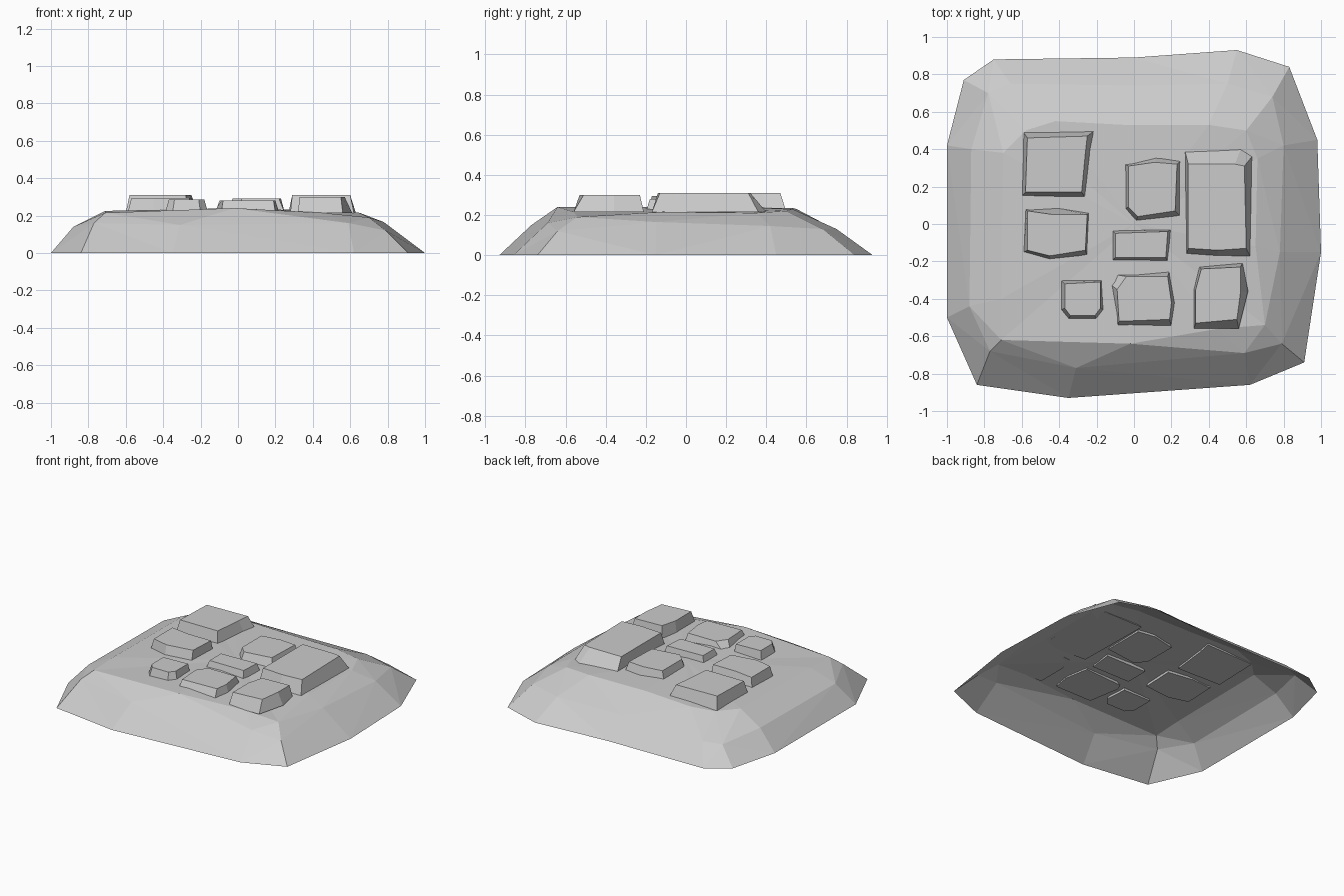
import bpy
import bmesh

cube = bpy.data.objects.get("Cube")
if cube:
    bpy.data.objects.remove(cube, do_unlink=True)


def make_material(name, colour):
    material = bpy.data.materials.new(name)
    material.use_nodes = True
    material.diffuse_color = colour
    material.node_tree.nodes["Principled BSDF"].inputs["Base Color"].default_value = colour
    return material


stone_grey = make_material("stone grey", (0.6, 0.6, 0.6, 1))


def finish(bm, name):
    """Turn a bmesh into a flat shaded grey object."""
    bmesh.ops.recalc_face_normals(bm, faces=bm.faces)
    mesh = bpy.data.meshes.new(name)
    bm.to_mesh(mesh)
    bm.free()
    mesh.materials.append(stone_grey)
    obj = bpy.data.objects.new(name, mesh)
    bpy.context.collection.objects.link(obj)
    return obj


def bridge(bm, lower, upper):
    """Join two rings of equal length with a band of faces."""
    faces = []
    for i in range(len(lower)):
        j = (i + 1) % len(lower)
        faces.append(bm.faces.new((lower[i], lower[j], upper[j], upper[i])))
    return faces


# Mound: irregular foot, shoulder and crest rings, open underneath
foot = [(-1, .42), (-.91, .77), (-.75, .88), (0, .89), (.55, .93),
        (.83, .84), (.98, .45), (1, -.15), (.91, -.74), (.62, -.86),
        (-.35, -.93), (-.84, -.86), (-1, -.5)]
shoulder = [(-.87, .4, .14), (-.78, .7, .11), (-.66, .75, .12), (0, .74, .13),
            (.5, .75, .13), (.74, .68, .13), (.8, .42, .145), (.78, -.15, .165),
            (.79, -.64, .12), (.59, -.69, .16), (-.31, -.77, .15),
            (-.77, -.68, .16), (-.88, -.44, .14)]
crest = [(-.7, .38, .225), (-.58, .5, .22), (-.42, .55, .23), (-.05, .53, .235),
         (.4, .53, .23), (.6, .5, .22), (.66, .35, .21), (.65, -.12, .215),
         (.7, -.54, .19), (.45, -.56, .215), (-.02, -.64, .24),
         (-.71, -.62, .215), (-.71, -.4, .225)]


def build_mound():
    bm = bmesh.new()
    low = [bm.verts.new((x, y, 0)) for x, y in foot]
    mid = [bm.verts.new(p) for p in shoulder]
    top = [bm.verts.new(p) for p in crest]
    bands = bridge(bm, low, mid) + bridge(bm, mid, top)
    bmesh.ops.triangulate(bm, faces=bands)
    peak = bm.verts.new((0, 0, .24))
    for i, vert in enumerate(top):
        bm.faces.new((vert, top[(i + 1) % len(top)], peak))
    finish(bm, "mound")


def build_stone(name, height, outline, cap):
    """Slab with a wide foot outline and a smaller flat cap."""
    bm = bmesh.new()
    low = [bm.verts.new((x, y, .215)) for x, y in outline]
    top = [bm.verts.new((x, y, height)) for x, y in cap]
    bridge(bm, low, top)
    bm.faces.new(low)
    bm.faces.new(top)
    finish(bm, name)


build_mound()

# Paving stones, back row first
build_stone("back_right_stone", .31,
            [(-.59, .49), (-.21, .5), (-.23, .4), (-.26, .14), (-.6, .15)],
            [(-.57, .46), (-.25, .47), (-.26, .38), (-.28, .17), (-.58, .17)])
build_stone("middle_right_stone", .295,
            [(-.58, .08), (-.43, .09), (-.24, .06), (-.25, -.17), (-.45, -.19), (-.59, -.15)],
            [(-.57, .07), (-.43, .05), (-.25, .05), (-.26, -.14), (-.45, -.17), (-.57, -.14)])
build_stone("back_centre_stone", .29,
            [(-.05, .32), (.12, .36), (.25, .34), (.25, .04), (.01, .01), (-.05, .08)],
            [(-.03, .31), (.11, .33), (.23, .32), (.22, .07), (.02, .04), (-.03, .09)])
build_stone("small_centre_stone", .28,
            [(-.12, -.03), (.2, -.03), (.18, -.2), (-.12, -.2)],
            [(-.1, -.05), (.18, -.04), (.17, -.18), (-.1, -.18)])
build_stone("large_left_stone", .31,
            [(.27, .4), (.57, .4), (.63, .36), (.62, -.17), (.45, -.17), (.28, -.16)],
            [(.29, .32), (.54, .32), (.59, .31), (.6, -.13), (.45, -.14), (.29, -.13)])
build_stone("front_right_stone", .285,
            [(-.39, -.3), (-.17, -.3), (-.16, -.46), (-.2, -.51), (-.35, -.51), (-.39, -.46)],
            [(-.37, -.32), (-.18, -.31), (-.18, -.45), (-.21, -.49), (-.34, -.49), (-.37, -.45)])
build_stone("front_centre_stone", .28,
            [(-.11, -.27), (.19, -.25), (.22, -.42), (.2, -.55), (-.09, -.55), (-.13, -.32)],
            [(-.04, -.28), (.18, -.28), (.2, -.42), (.19, -.51), (-.08, -.52), (-.09, -.35)])
build_stone("front_left_stone", .3,
            [(.35, -.23), (.58, -.21), (.61, -.36), (.56, -.56), (.32, -.56), (.32, -.35)],
            [(.36, -.24), (.57, -.23), (.57, -.36), (.55, -.51), (.33, -.53), (.33, -.35)])
